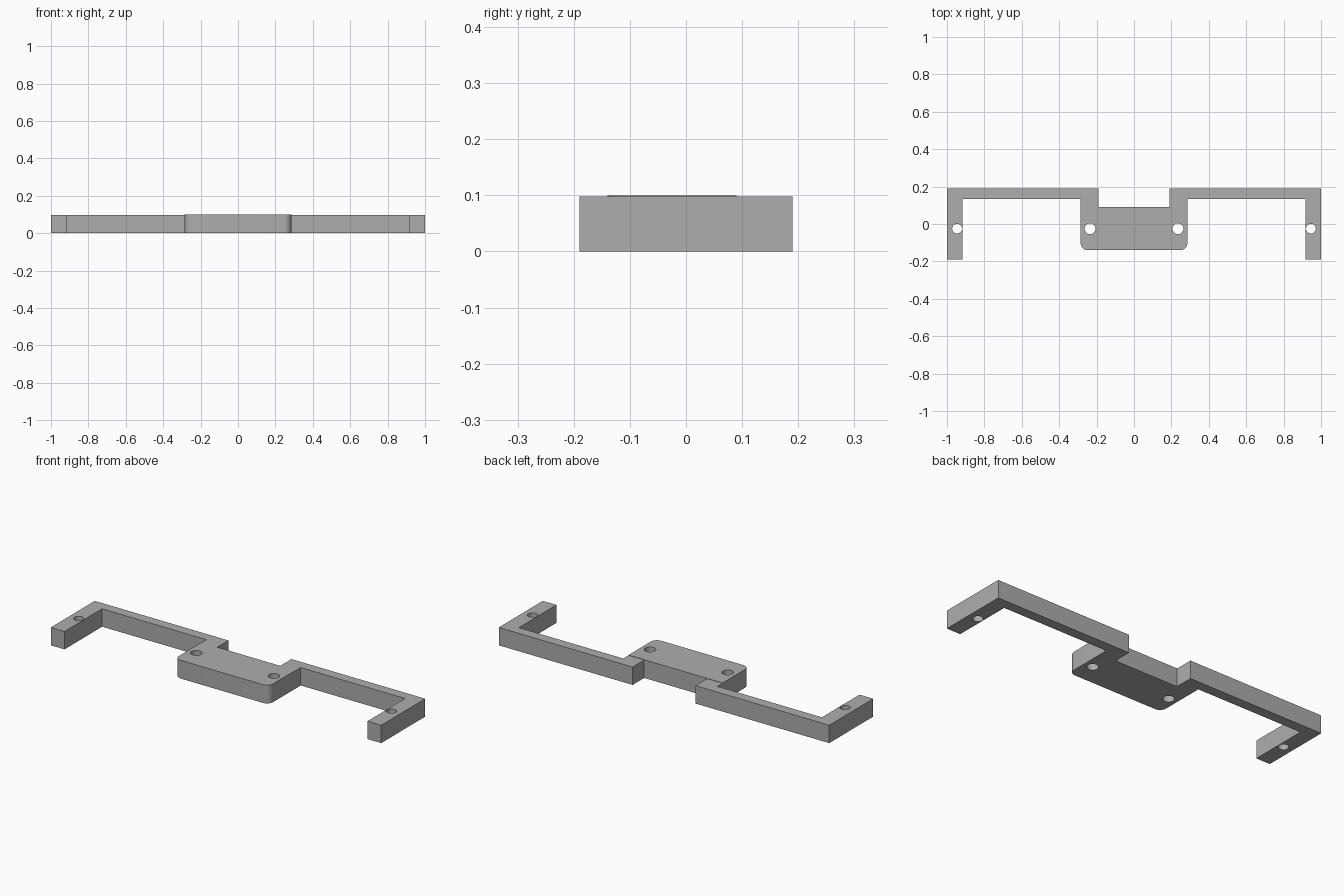
import bpy, bmesh, math
from mathutils import Vector

cube = bpy.data.objects.get("Cube")
if cube:
    bpy.data.objects.remove(cube, do_unlink=True)

grey = bpy.data.materials.new("plain grey")
grey.use_nodes = True
grey.diffuse_color = (0.42, 0.42, 0.42, 1)
grey.node_tree.nodes["Principled BSDF"].inputs["Base Color"].default_value = (0.42, 0.42, 0.42, 1)

ARM_H, PLATE_H = 0.098, 0.1


def extrude_profile(name, points, z0, z1):
    """Solid prism over a plan outline."""
    bm = bmesh.new()
    face = bm.faces.new([bm.verts.new((x, y, z0)) for x, y in points])
    top = bmesh.ops.extrude_face_region(bm, geom=[face])["geom"]
    bmesh.ops.translate(bm, vec=(0, 0, z1 - z0),
                        verts=[v for v in top if isinstance(v, bmesh.types.BMVert)])
    bmesh.ops.recalc_face_normals(bm, faces=bm.faces)
    mesh = bpy.data.meshes.new(name)
    bm.to_mesh(mesh)
    bm.free()
    mesh.materials.append(grey)
    obj = bpy.data.objects.new(name, mesh)
    bpy.context.collection.objects.link(obj)
    return obj


def arc(cx, cy, r, start, end, steps):
    return [(cx + r * math.cos(math.radians(start + (end - start) * i / steps)),
             cy + r * math.sin(math.radians(start + (end - start) * i / steps)))
            for i in range(steps + 1)]


def boolean(target, tool, operation):
    mod = target.modifiers.new(operation.lower(), 'BOOLEAN')
    mod.operation, mod.object, mod.solver = operation, tool, 'EXACT'
    bpy.context.view_layer.objects.active = target
    bpy.ops.object.modifier_apply(modifier=mod.name)
    bpy.data.objects.remove(tool, do_unlink=True)


# Centre plate with rounded front corners
w, front, back, r = 0.285, -0.14, 0.09, 0.037
outline = [(w, back), (-w, back)]
outline += arc(-w + r, front + r, r, 180, 270, 8)
outline += arc(w - r, front + r, r, 270, 360, 8)
bracket = extrude_profile("mounting_bracket", outline, 0, PLATE_H)

# Mirrored hooked arms, rooted inside the plate
arm = [(0.19, 0.05), (w, 0.05), (w, 0.135), (0.917, 0.135), (0.917, -0.19),
       (1, -0.19), (1, 0.19), (0.19, 0.19)]
for side in (1, -1):
    boolean(bracket, extrude_profile("arm", [(side * x, y) for x, y in arm], 0, ARM_H), 'UNION')

# Screw holes through the plate and the arm ends
for x, radius in ((0.235, 0.029), (0.946, 0.026)):
    for side in (1, -1):
        circle = arc(side * x, -0.025, radius, 0, 360, 32)[:-1]
        boolean(bracket, extrude_profile("hole_cutter", circle, -0.1, 0.2), 'DIFFERENCE')

# Smooth the curved walls, keep the edges crisp
bpy.ops.object.select_all(action='DESELECT')
bracket.select_set(True)
bpy.context.view_layer.objects.active = bracket
bpy.ops.object.shade_smooth_by_angle(angle=math.radians(30))
